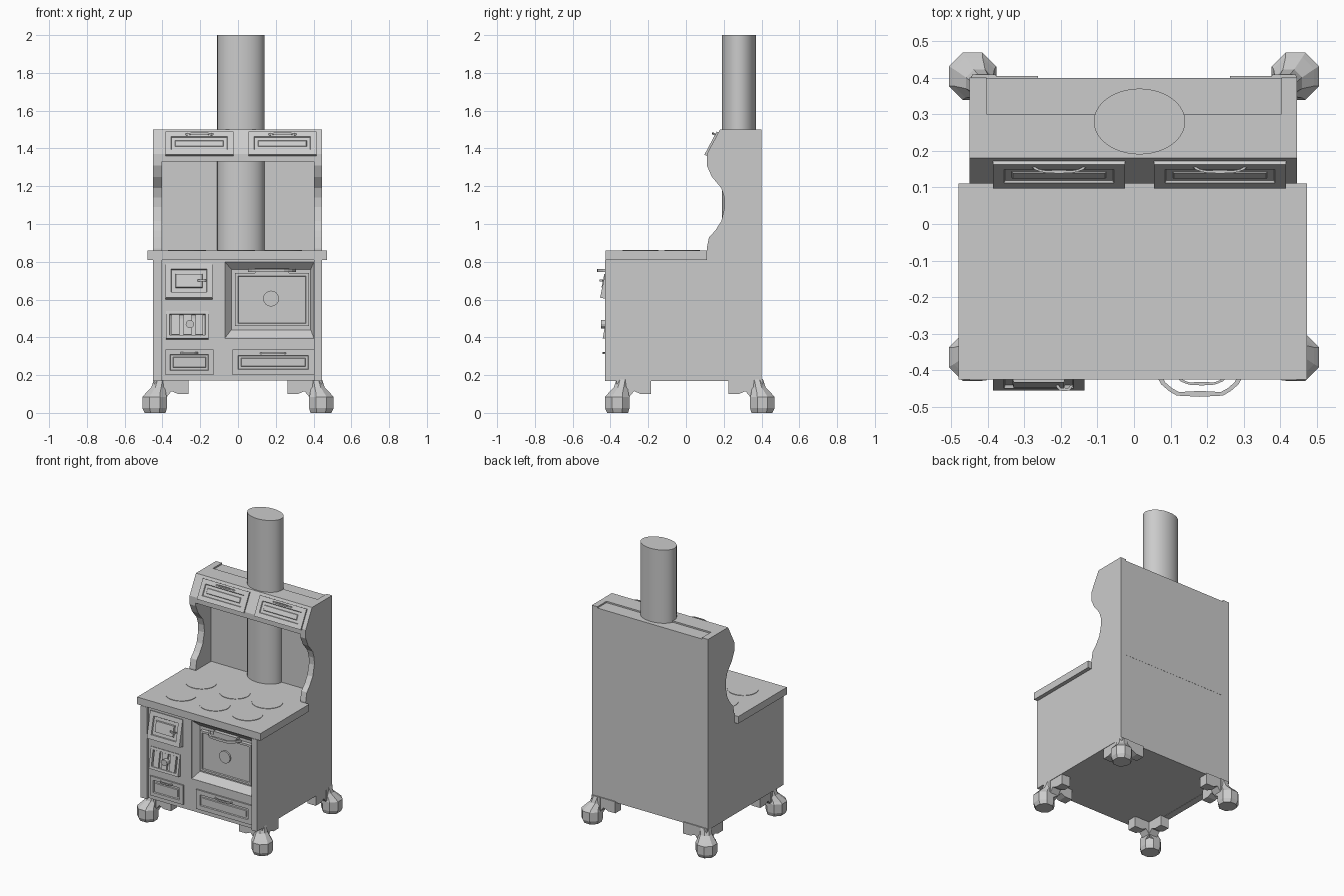
import bpy, bmesh
from math import radians, cos, sin, pi
from mathutils import Vector

if "Cube" in bpy.data.objects:
    bpy.data.objects.remove(bpy.data.objects["Cube"])


def make(name, bm):
    bmesh.ops.recalc_face_normals(bm, faces=bm.faces[:])
    me = bpy.data.meshes.new(name)
    bm.to_mesh(me)
    bm.free()
    ob = bpy.data.objects.new(name, me)
    bpy.context.collection.objects.link(ob)
    return ob


def loft(name, rings):
    """Skin a stack of equal-length point rings and cap both ends."""
    bm = bmesh.new()
    vs = [[bm.verts.new(p) for p in r] for r in rings]
    n = len(vs[0])
    for a, b in zip(vs, vs[1:]):
        for i in range(n):
            bm.faces.new((a[i], a[(i + 1) % n], b[(i + 1) % n], b[i]))
    bm.faces.new(vs[0])
    bm.faces.new(vs[-1][::-1])
    return make(name, bm)


def side_profile(name, pts, x0, x1):
    return loft(name, [[(x, y, z) for y, z in pts] for x in (x0, x1)])


def box(name, x0, x1, y0, y1, z0, z1):
    return side_profile(name, [(y0, z0), (y1, z0), (y1, z1), (y0, z1)], x0, x1)


def ellipse(x, y, z, rx, ry, n, turn=0.0):
    return [(x + rx * cos(2 * pi * i / n + turn), y + ry * sin(2 * pi * i / n + turn), z) for i in range(n)]


def smooth(ob):
    bpy.ops.object.select_all(action='DESELECT')
    bpy.context.view_layer.objects.active = ob
    ob.select_set(True)
    bpy.ops.object.shade_smooth_by_angle(angle=radians(35))


def panel(name, x0, x1, z0, z1, y, tilt=0.0, depth=0.03, steps=()):
    """Plate with nested stepped insets on its front face, tilted about x."""
    w, h = (x1 - x0) / 2, (z1 - z0) / 2 / cos(radians(tilt))
    bm = bmesh.new()
    front = [bm.verts.new(p) for p in ((-w, 0, -h), (w, 0, -h), (w, 0, h), (-w, 0, h))]
    back = [bm.verts.new(v.co + Vector((0, depth, 0))) for v in front]
    f = bm.faces.new(front)
    bm.faces.new(back[::-1])
    for i in range(4):
        j = (i + 1) % 4
        bm.faces.new((front[j], front[i], back[i], back[j]))
    bmesh.ops.recalc_face_normals(bm, faces=bm.faces[:])
    for t, d in steps:
        bmesh.ops.inset_region(bm, faces=[f], thickness=t, use_even_offset=True)
        bmesh.ops.inset_region(bm, faces=[f], thickness=0.003, depth=d, use_even_offset=True)
    ob = make(name, bm)
    ob.location = ((x0 + x1) / 2, y, (z0 + z1) / 2)
    ob.rotation_euler.x = -radians(tilt)
    return ob


def handle(name, x0, x1, y, z, out, r=0.006, lift=0.0):
    """Bowed bar made of square sections."""
    rings = []
    for i in range(13):
        t = i / 12
        b = min(1.0, 1.25 * sin(pi * t) ** 0.6)
        x = x0 + (x1 - x0) * t
        c = (1 - 2 * t) * 0.8
        rings.append([(x + u * c, y - out * b + u * (1 - abs(c)), z + lift * b + v)
                      for u, v in ((-r, -r), (r, -r), (r, r), (-r, r))])
    return loft(name, rings)


def disc(name, x, y0, y1, z, r, n=16):
    return loft(name, [[(px, y, pz) for px, pz, _ in ellipse(x, z, 0, r, r, n)] for y in (y0, y1)])


# Side walls with the scrolled upper edge
wall = [(-.428, .17), (.4, .17), (.4, 1.5), (.18, 1.5), (.11, 1.37), (.11, 1.31), (.137, 1.25),
        (.187, 1.19), (.203, 1.14), (.205, 1.09), (.187, 1.015), (.155, .965), (.122, .93),
        (.11, .87), (.11, .81), (-.428, .81)]
side_profile("left_wall", wall, -.45, -.403)
side_profile("right_wall", wall, .403, .445)

# Body, back panel, hood and cooktop
body = box("stove_body", -.42, .42, -.41, .398, .172, .83)
box("back_panel", -.42, .42, .28, .399, .8, 1.49)
side_profile("hood", [(.11, 1.33), (.3, 1.33), (.3, 1.5), (.18, 1.5), (.11, 1.37)], -.405, .405)
box("cooktop", -.48, .472, -.425, .11, .81, .86)
box("cooktop_rear", -.42, .42, .1, .3, .81, .86)

# Oven recess with sloping sides
cut = loft("oven_cutter", [[(x0, y, z0), (x1, y, z0), (x1, y, z1), (x0, y, z1)]
           for y, x0, x1, z0, z1 in ((-.45, -.07, .402, .395, .805), (-.409, -.07, .402, .395, .8),
                                     (-.37, -.035, .385, .44, .76))])
mod = body.modifiers.new("recess", 'BOOLEAN')
mod.object = cut
mod.solver = 'EXACT'
bpy.context.view_layer.objects.active = body
bpy.ops.object.modifier_apply(modifier=mod.name)
bpy.data.objects.remove(cut)

# Oven door, badge disc and towel bar
panel("oven_door", -.015, .375, .46, .74, -.395, steps=((.014, -.008),))
disc("oven_door_disc", .175, -.398, -.38, .605, .042)
handle("oven_handle", .06, .3, -.4, .755, .064, .008)
panel("oven_handle_plate", .09, .27, .735, .765, -.4, steps=())

# Firebox door
panel("firebox_door", -.385, -.135, .61, .79, -.436, 12, .045, ((.03, -.008), (.02, .012)))
handle("firebox_latch", -.21, -.17, -.44, .70, .012, .005)

# Ash grate: frame, bars and knob
panel("grate_frame", -.38, -.155, .395, .54, -.428, 10, .04, ((.018, -.012),))
for i in range(3):
    x = -.33 + i * .0625
    panel("grate_bar", x - .021, x + .021, .415, .522, -.428, 10, .02)
disc("grate_knob", -.255, -.45, -.42, .47, .022, 12)

# Lower drawers with pulls
panel("left_drawer", -.385, -.13, .2, .335, -.42, steps=((.025, -.008), (.012, .006)))
handle("left_drawer_pull", -.3, -.215, -.418, .318, .018, .005)
panel("right_drawer", -.03, .403, .2, .335, -.42, steps=((.03, -.008), (.012, .006)))
handle("right_drawer_pull", .12, .25, -.418, .316, .018, .005)

# Hood drawers with pulls
for side, x in (("left", -.385), ("right", .055)):
    panel(side + "_hood_drawer", x, x + .36, 1.367, 1.489, .13, 28, .03, ((.03, -.006), (.018, .004)))
    handle(side + "_hood_pull", x + .11, x + .25, .155, 1.473, .012, .005, .006)

# Burner lids
for x in (-.27, -.01, .24):
    for y in (-.24, -.02):
        loft("burner_lid", [ellipse(x, y, z, .1, .095, 32) for z in (.85, .863)])

# Chimney pipe
smooth(loft("chimney_pipe", [ellipse(.015, .28, z, .125, .09, 40) for z in (.85, 2.0)]))

# Legs: two bracket arms and a flared foot at each corner
bracket = [(.008, .18), (-.175, .18), (-.175, .1), (-.12, .1), (-.085, .115), (-.06, .085), (-.02, .06), (.008, .09)]
for sx in (-1, 1):
    for sy in (-1, 1):
        cx, cy = sx * .437, .02 + sy * .38

        def place(u, v, z):
            return (cx + sx * u, cy + sy * v, z)
        loft("leg_bracket_x", [[place(u, v, z) for u, z in bracket] for v in (.005, -.06)])
        loft("leg_bracket_y", [[place(v, u, z) for u, z in bracket] for v in (.005, -.06)])
        levels = ((.18, -.025, .035), (.135, -.015, .04), (.1, .0, .06), (.085, .004, .07),
                  (.025, .004, .07), (.0, .002, .06))
        loft("leg_foot", [[place(px, py, z) for px, py, _ in ellipse(o, o, 0, r, r, 8, pi / 8)]
                          for z, o, r in levels])
